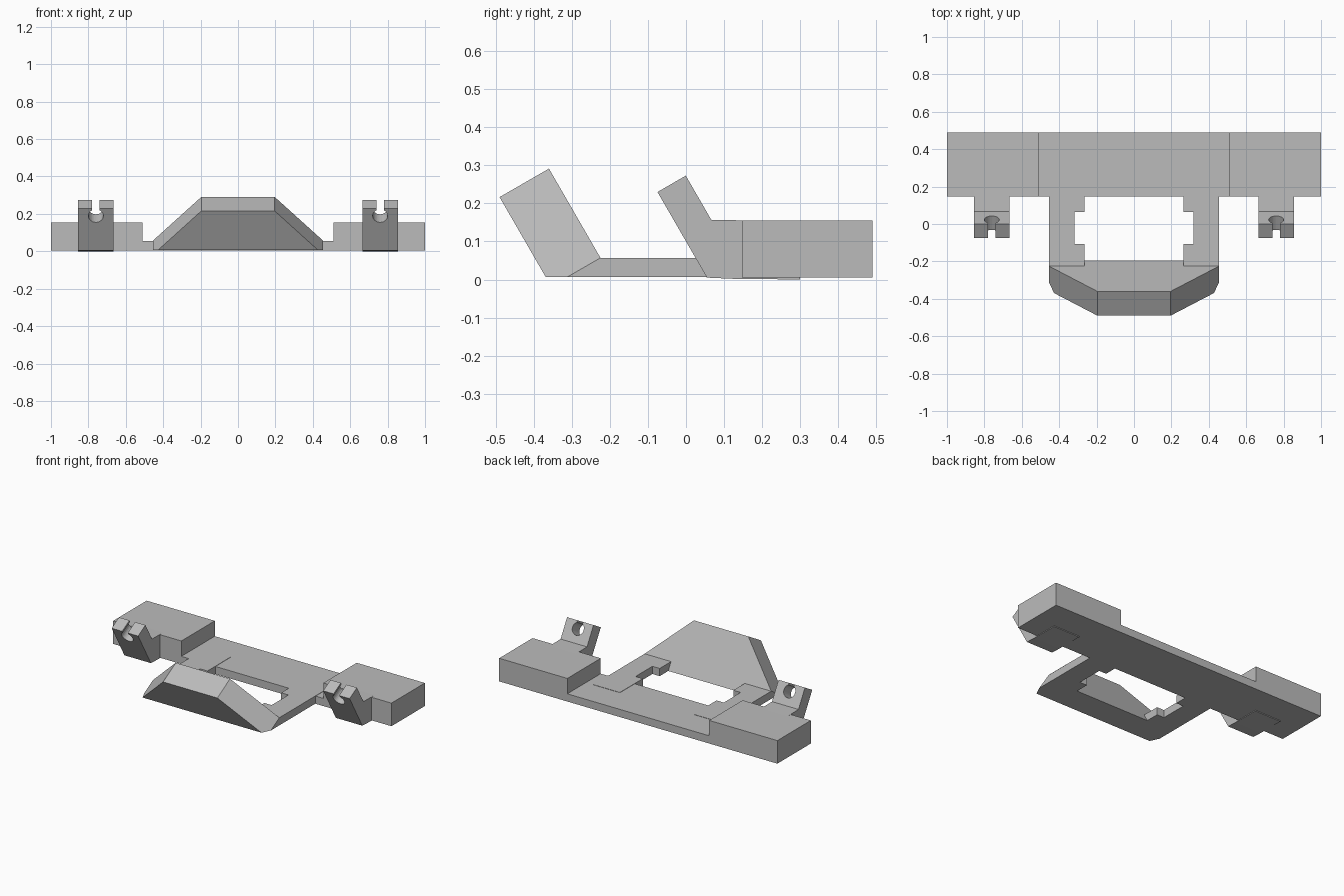
import bpy, bmesh, math
from mathutils import Vector

if "Cube" in bpy.data.objects:
    bpy.data.objects.remove(bpy.data.objects["Cube"])

grey = bpy.data.materials.new("plain grey")
grey.use_nodes = True
grey.diffuse_color = (0.5, 0.5, 0.5, 1)
grey.node_tree.nodes["Principled BSDF"].inputs["Base Color"].default_value = (0.5, 0.5, 0.5, 1)

X, Y, Z = Vector((1, 0, 0)), Vector((0, 1, 0)), Vector((0, 0, 1))
LEAN = Vector((0, -0.5, math.sqrt(0.75)))     # forward-leaning direction
BACK = Vector((0, math.sqrt(0.75), 0.5))      # through the leaning parts


def prism(name, outline, origin, a, b, sweep, floor=None):
    """Extrude a flat outline drawn on axes a and b along sweep."""
    bm = bmesh.new()
    verts = [bm.verts.new(Vector(origin) + a * p + b * q) for p, q in outline]
    face = bm.faces.new(verts)
    ext = bmesh.ops.extrude_face_region(bm, geom=[face], use_keep_orig=True)
    moved = [g for g in ext["geom"] if isinstance(g, bmesh.types.BMVert)]
    bmesh.ops.translate(bm, verts=moved, vec=sweep)
    if floor is not None:
        cut = bmesh.ops.bisect_plane(
            bm, geom=bm.verts[:] + bm.edges[:] + bm.faces[:],
            plane_co=(0, 0, floor), plane_no=-Z, clear_outer=True)
        rim = [g for g in cut["geom_cut"] if isinstance(g, bmesh.types.BMEdge)]
        bmesh.ops.holes_fill(bm, edges=rim, sides=0)
    bmesh.ops.recalc_face_normals(bm, faces=bm.faces)
    mesh = bpy.data.meshes.new(name)
    bm.to_mesh(mesh)
    bm.free()
    mesh.materials.append(grey)
    obj = bpy.data.objects.new(name, mesh)
    bpy.context.collection.objects.link(obj)
    return obj


def rect(x0, x1, y0, y1):
    return [(x0, y0), (x1, y0), (x1, y1), (x0, y1)]


# Thin bar joining the two end blocks
prism("cross_bar", rect(-0.51, 0.51, 0.147, 0.49), (0, 0, 0.005), X, Y, Z * 0.05)

# Leaning front panel, trimmed flat underneath
panel = [(-0.455, -0.06), (0.455, -0.06), (0.455, 0), (0.195, 0.271),
         (-0.195, 0.271), (-0.455, 0)]
prism("front_panel", panel, (0, -0.225, 0.057), X, LEAN, BACK * -0.15, floor=0.007)

# Arm with two inner tabs, framing the opening
arm = [(0.455, -0.225), (0.455, 0.3), (0.265, 0.3), (0.265, 0.065),
       (0.317, 0.065), (0.317, -0.108), (0.265, -0.108), (0.265, -0.225)]

# Keyhole outline for the clip: round hole opening into a slot at the top
HALF, TOP, HOLE, R, SLOT = 0.095, 0.26, 0.213, 0.04, 0.02
clip = [(-SLOT, TOP), (-HALF, TOP), (-HALF, 0), (HALF, 0), (HALF, TOP), (SLOT, TOP)]
for i in range(25):
    t = math.radians(60 - 300 * i / 24)
    clip.append((R * math.cos(t), HOLE + R * math.sin(t)))

# Side profile of the clip foot, running back under the block
foot = [(0.055, 0.005), (0.12, 0.002), (0.3, 0), (0.3, 0.153), (0.065, 0.157)]

for side, s in (("left", 1), ("right", -1)):
    prism(side + "_block", rect(0.51, 1, 0.147, 0.49), (0, 0, 0.005), X * s, Y, Z * 0.15)
    prism(side + "_arm", arm, (0, 0, 0.007), X * s, Y, Z * 0.05)
    prism(side + "_clip", clip, (0.76 * s, 0.055, 0.005), X, LEAN, BACK * 0.086)
    prism(side + "_clip_foot", foot, ((0.76 - HALF) * s, 0, 0), Y, Z, X * s * 2 * HALF)
